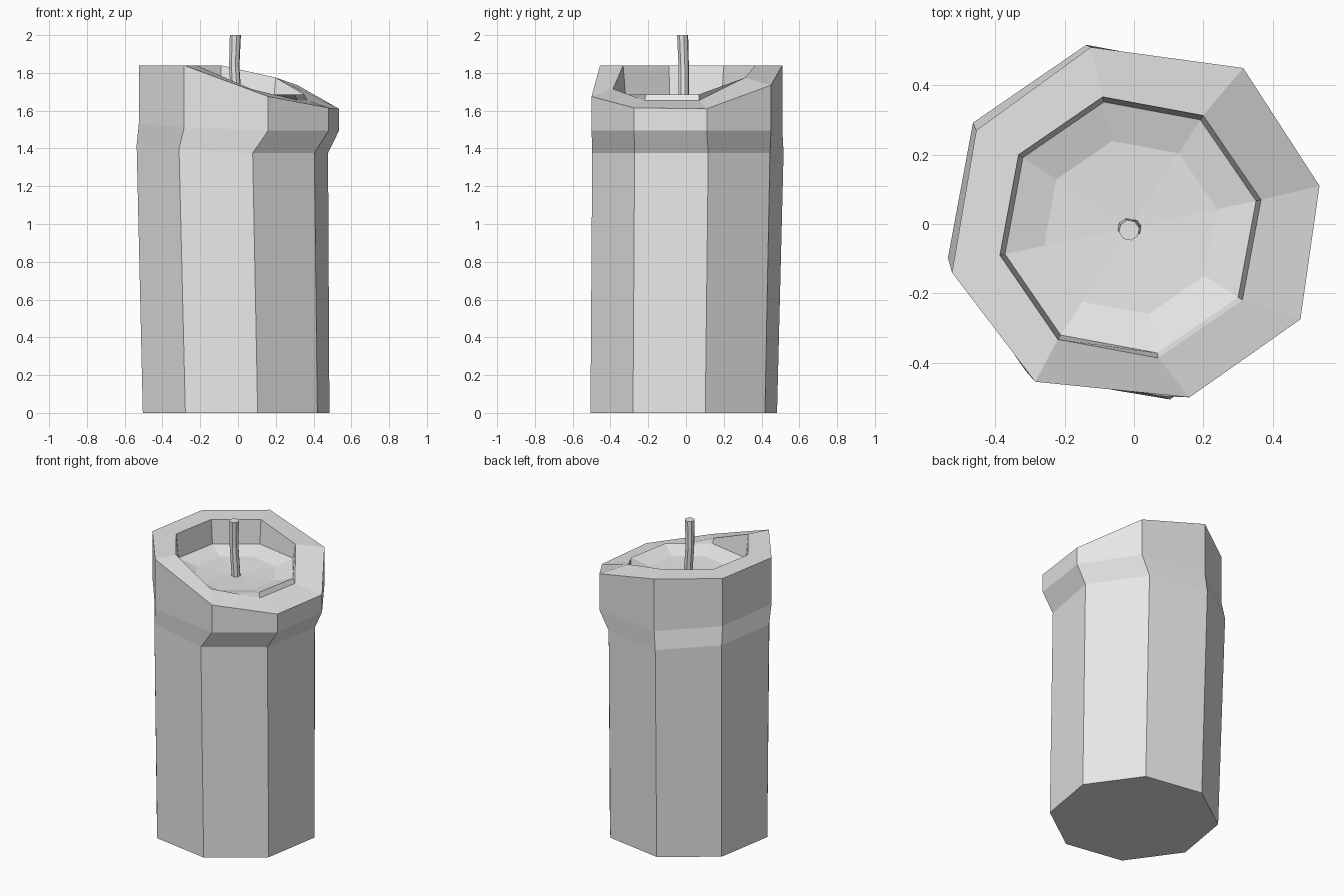
import bpy
import bmesh
from math import cos, sin, radians
from mathutils import Vector

cube = bpy.data.objects.get("Cube")
if cube:
    bpy.data.objects.remove(cube, do_unlink=True)

SIDES = 8
TURN = 12  # rotation of the octagon in degrees

wax = bpy.data.materials.new("pale_grey_wax")
wax.use_nodes = True
wax.diffuse_color = (0.8, 0.8, 0.8, 1)
wax.node_tree.nodes["Principled BSDF"].inputs["Base Color"].default_value = (0.8, 0.8, 0.8, 1)


def ring(cx, cy, radius, height, turn=TURN):
    """Octagon loop; height is one number or one per corner."""
    points = []
    for i in range(SIDES):
        a = radians(turn + i * 360 / SIDES)
        z = height[i] if isinstance(height, (list, tuple)) else height
        points.append(Vector((cx + radius * cos(a), cy + radius * sin(a), z)))
    return points


def loft(name, rings, start_cap=True, end_point=None):
    """Skin successive loops, closing the end with a face or a fan."""
    bm = bmesh.new()
    loops = [[bm.verts.new(p) for p in r] for r in rings]
    for low, high in zip(loops, loops[1:]):
        for i in range(SIDES):
            j = (i + 1) % SIDES
            bm.faces.new((low[i], low[j], high[j], high[i]))
    if start_cap:
        bm.faces.new(loops[0][::-1])
    last = loops[-1]
    if end_point:
        tip = bm.verts.new(end_point)
        for i in range(SIDES):
            bm.faces.new((last[i], last[(i + 1) % SIDES], tip))
    else:
        bm.faces.new(last)
    bmesh.ops.recalc_face_normals(bm, faces=bm.faces)
    mesh = bpy.data.meshes.new(name)
    bm.to_mesh(mesh)
    bm.free()
    mesh.materials.append(wax)
    obj = bpy.data.objects.new(name, mesh)
    bpy.context.scene.collection.objects.link(obj)
    return obj


def lift(points, base, slope):
    """Set heights that rise gently towards the tall side."""
    return [Vector((p.x, p.y, base + slope * max(0, -p.x - 0.1))) for p in points]


# Candle body: straight shaft, flared collar, melted slanting rim, hollow pool
foot = ring(-0.01, -0.012, 0.507, 0, turn=13)
shaft_top = lift(ring(-0.03, 0.01, 0.518, 0), 1.375, 0.1)
rim = [Vector(p) for p in (
    (0.535, 0.11, 1.61), (0.315, 0.45, 1.735), (-0.125, 0.51, 1.84), (-0.455, 0.27, 1.84),
    (-0.525, -0.14, 1.84), (-0.285, -0.455, 1.84), (0.16, -0.5, 1.675), (0.48, -0.275, 1.615))]
collar = lift(rim, 1.495, 0.09)
lip = ring(-0.01, -0.01, 0.385, (1.655, 1.775, 1.84, 1.84, 1.84, 1.84, 1.715, 1.655))
pool_edge = ring(-0.01, -0.01, 0.37, 1.685)
pool_dip = ring(-0.01, -0.01, 0.255, 1.652)
loft("candle_body", [foot, shaft_top, collar, rim, lip, pool_edge, pool_dip],
     end_point=(-0.01, -0.01, 1.64))

# Wick: thin, slightly bent rod
loft("wick", [ring(-0.005, -0.012, 0.028, 1.62),
              ring(-0.02, -0.012, 0.028, 1.83),
              ring(-0.014, -0.018, 0.03, 2.0)])
